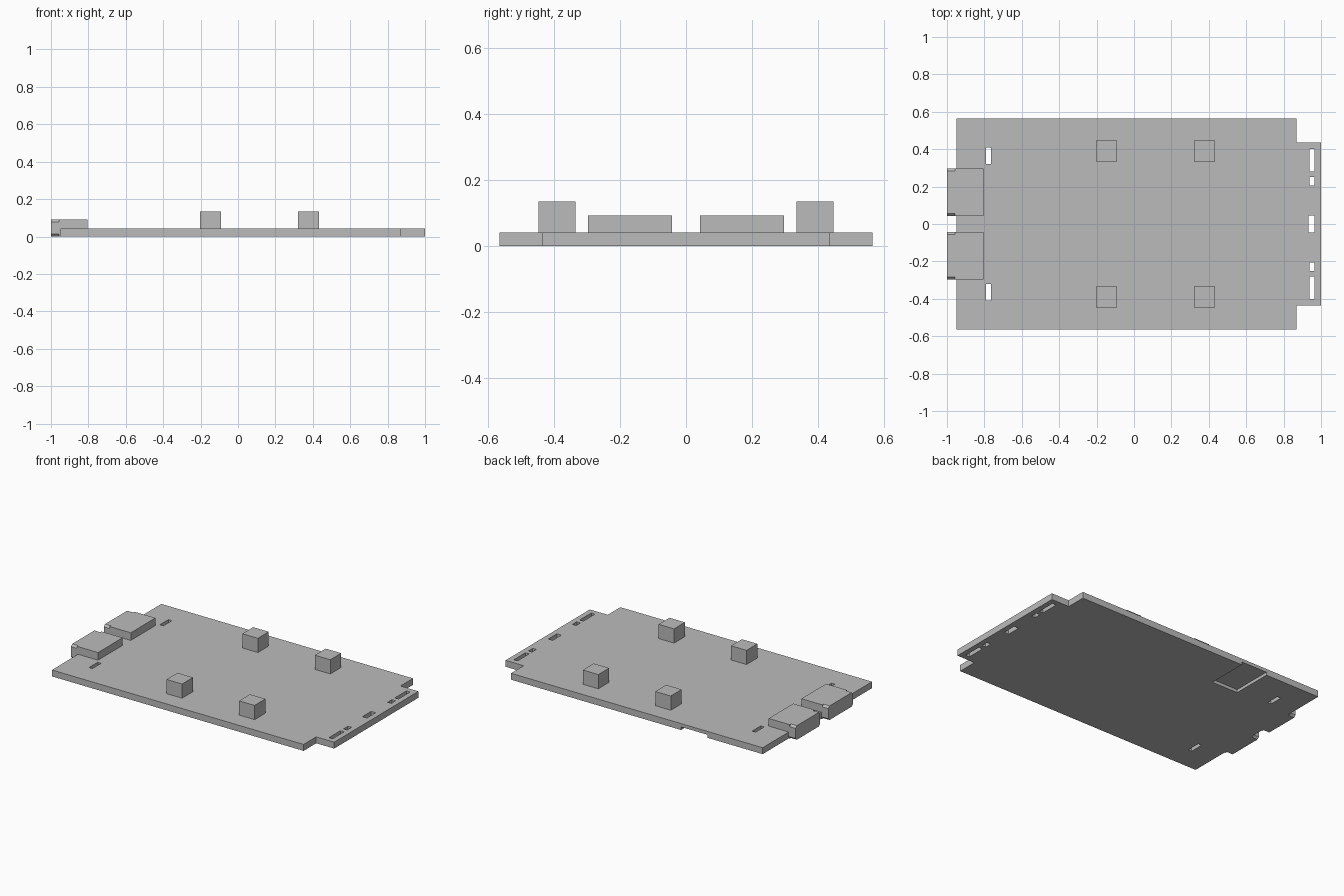
import bpy, bmesh
from mathutils import Vector

cube = bpy.data.objects.get("Cube")
if cube:
    bpy.data.objects.remove(cube, do_unlink=True)

grey = bpy.data.materials.new("light_grey")
grey.use_nodes = True
colour = (0.5, 0.5, 0.5, 1)
grey.diffuse_color = colour
grey.node_tree.nodes["Principled BSDF"].inputs["Base Color"].default_value = colour

THICK, CONNECTOR_TOP, POST_TOP = 0.042, 0.092, 0.135


def add_prism(bm, profile, place, start, end):
    """Extrude a closed profile; place(u, v, w) maps it into space."""
    face = bm.faces.new([bm.verts.new(place(u, v, start)) for u, v in profile])
    new = bmesh.ops.extrude_face_region(bm, geom=[face])["geom"]
    verts = [g for g in new if isinstance(g, bmesh.types.BMVert)]
    shift = Vector(place(0, 0, end)) - Vector(place(0, 0, start))
    bmesh.ops.translate(bm, verts=verts, vec=shift)


def add_box(bm, x0, x1, y0, y1, z0, z1):
    add_prism(bm, [(x0, y0), (x1, y0), (x1, y1), (x0, y1)], upright, z0, z1)


def upright(u, v, w):
    return (u, v, w)


def along_y(u, v, w):
    return (u, w, v)


def along_x(u, v, w):
    return (w, u, v)


def finish(name, bm):
    bmesh.ops.recalc_face_normals(bm, faces=bm.faces)
    mesh = bpy.data.meshes.new(name)
    bm.to_mesh(mesh)
    bm.free()
    mesh.materials.append(grey)
    obj = bpy.data.objects.new(name, mesh)
    bpy.context.collection.objects.link(obj)
    return obj


# Base plate with a narrower tab at the +x end
half = [(-0.95, -0.565), (0.87, -0.565), (0.87, -0.435), (1, -0.435)]
bm = bmesh.new()
add_prism(bm, half + [(x, -y) for x, y in reversed(half)], upright, 0, THICK)
plate = finish("base_plate", bm)

# Through slots and the shallow recess under the back edge
bm = bmesh.new()
for x0, x1, y0, y1 in ((0.938, 0.965, 0.28, 0.4),
                       (0.938, 0.965, 0.205, 0.25),
                       (-0.79, -0.765, 0.32, 0.41)):
    add_box(bm, x0, x1, y0, y1, -0.1, 0.1)
    add_box(bm, x0, x1, -y1, -y0, -0.1, 0.1)
add_box(bm, 0.932, 0.965, -0.045, 0.045, -0.1, 0.1)
add_box(bm, -0.55, -0.36, 0.295, 0.7, -0.1, 0.02)
cutter = finish("slot_cutter", bm)
cutter.hide_render = True

cut = plate.modifiers.new("slots", "BOOLEAN")
cut.operation, cut.solver, cut.object = "DIFFERENCE", "EXACT", cutter
graph = bpy.context.evaluated_depsgraph_get()
plate_mesh = bpy.data.meshes.new_from_object(plate.evaluated_get(graph))
plate.modifiers.clear()
plate.data = plate_mesh
bpy.data.objects.remove(cutter, do_unlink=True)

# Four square posts
for end, x in (("right", -0.147), ("left", 0.377)):
    for side, y in (("front", -0.391), ("back", 0.391)):
        bm = bmesh.new()
        add_box(bm, x - 0.056, x + 0.056, y - 0.056, y + 0.056, THICK, POST_TOP)
        finish(f"{side}_{end}_post", bm)

# Two edge connectors: a body hooked over the plate and a mouth with cut corners
for side, y in (("front", -0.169), ("back", 0.169)):
    w, c, lip = 0.127, 0.013, -0.957
    bm = bmesh.new()
    add_prism(bm, [(lip, 0), (-0.95, 0), (-0.95, 0.03), (-0.805, 0.03),
                   (-0.805, CONNECTOR_TOP), (lip, CONNECTOR_TOP)],
              along_y, y - w, y + w)
    finish(f"{side}_connector_body", bm)
    bm = bmesh.new()
    right = [(w - c, 0), (w, c), (w, CONNECTOR_TOP - c), (w - c, CONNECTOR_TOP)]
    ring = [(y + u, v) for u, v in right] + [(y - u, v) for u, v in reversed(right)]
    add_prism(bm, ring, along_x, -1, lip)
    finish(f"{side}_connector_mouth", bm)
